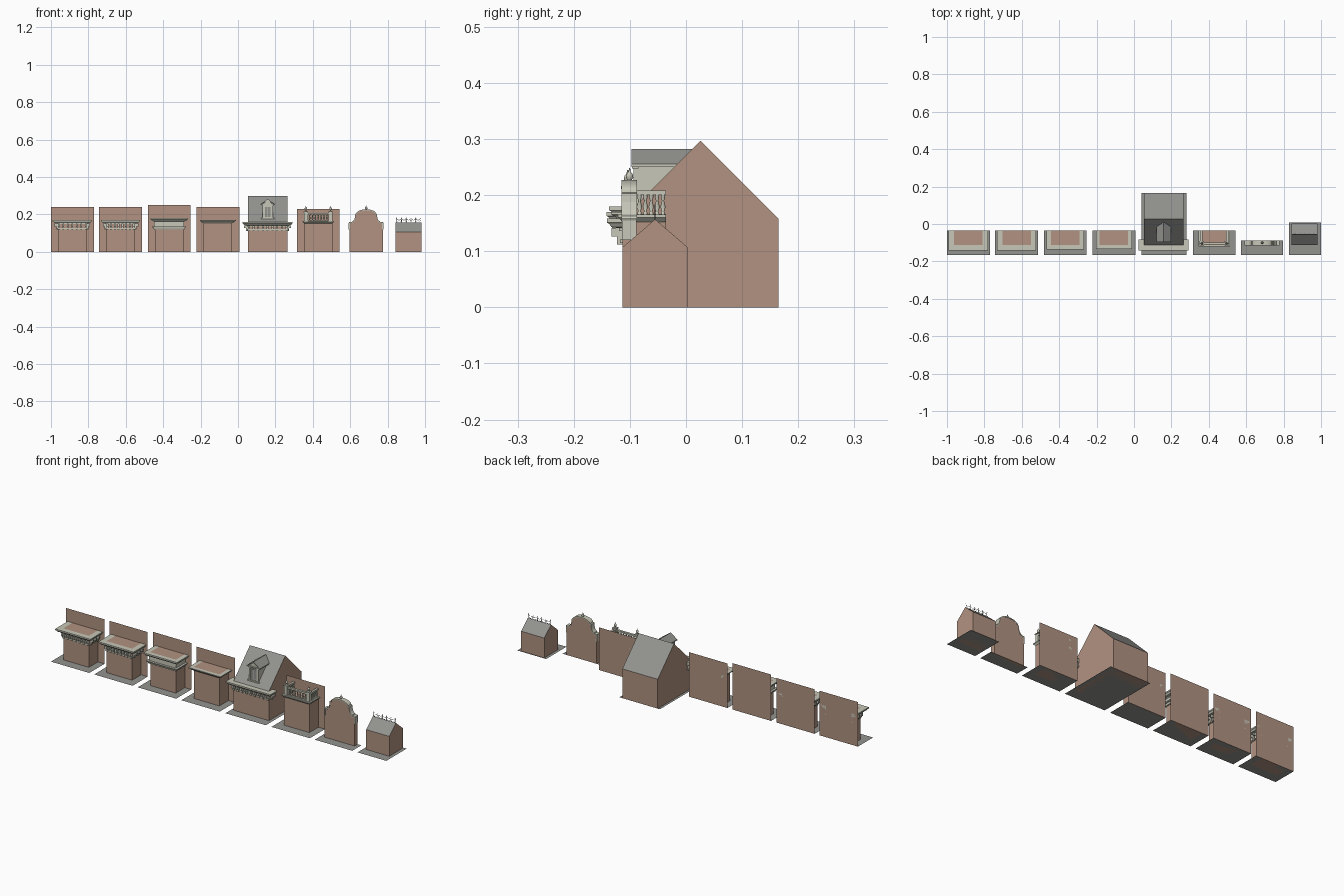
import bpy, bmesh, math

cube = bpy.data.objects.get("Cube")
if cube:
    bpy.data.objects.remove(cube)


def material(name, rgb):
    m = bpy.data.materials.new(name)
    m.use_nodes = True
    m.diffuse_color = (*rgb, 1)
    m.node_tree.nodes["Principled BSDF"].inputs["Base Color"].default_value = (*rgb, 1)
    return m


BRICK = material("brick", (0.44, 0.29, 0.22))
STONE = material("pale_stone", (0.57, 0.57, 0.48))
SLATE = material("slate_grey", (0.29, 0.29, 0.275))
IRON = material("dark_iron", (0.16, 0.16, 0.15))

FRONT, BACK, PLATE_FRONT = -0.113, -0.036, -0.165


def finish(name, bm, *mats):
    bmesh.ops.recalc_face_normals(bm, faces=bm.faces)
    mesh = bpy.data.meshes.new(name)
    bm.to_mesh(mesh)
    bm.free()
    ob = bpy.data.objects.new(name, mesh)
    bpy.context.collection.objects.link(ob)
    for m in mats:
        mesh.materials.append(m)
    return ob


def add_box(bm, x0, x1, y0, y1, z0, z1):
    vs = bmesh.ops.create_cube(bm, size=1)["verts"]
    for v in vs:
        v.co = (x1 if v.co.x > 0 else x0, y1 if v.co.y > 0 else y0, z1 if v.co.z > 0 else z0)


def box(name, mat, *dims):
    bm = bmesh.new()
    add_box(bm, *dims)
    return finish(name, bm, mat)


def sheet(name, mat, pts):
    bm = bmesh.new()
    bm.faces.new([bm.verts.new(p) for p in pts])
    return finish(name, bm, mat)


def ground(name, x0, x1, y1):
    ob = sheet(name, SLATE, [(x0, PLATE_FRONT, 0), (x1, PLATE_FRONT, 0), (x1, y1, 0), (x0, y1, 0)])
    return ob


def prism(name, pts, axis, a, b, *mats):
    """Extrude a side (axis x) or front (axis y) outline from a to b."""
    bm = bmesh.new()
    place = (lambda p, t: (t, p[0], p[1])) if axis == "x" else (lambda p, t: (p[0], t, p[1]))
    f = bm.faces.new([bm.verts.new(place(p, a)) for p in pts])
    ext = bmesh.ops.extrude_face_region(bm, geom=[f])["geom"]
    for v in ext:
        if isinstance(v, bmesh.types.BMVert):
            v.co[0 if axis == "x" else 1] = b
    ob = finish(name, bm, *mats)
    if len(mats) > 1:  # sloping tops take the second material
        for p in ob.data.polygons:
            p.material_index = 1 if p.normal.z > 0.3 else 0
    return ob


def cornice(name, x0, x1, yb, profile):
    """Sweep an (offset, z) profile round the two sides and the front."""
    bm = bmesh.new()
    rings = []
    for corner in range(4):
        ring = []
        for o, z in profile:
            x = x0 - o if corner < 2 else x1 + o
            y = yb if corner in (0, 3) else FRONT - o
            ring.append(bm.verts.new((x, y, z)))
        rings.append(ring)
    n = len(profile)
    for a, b in zip(rings, rings[1:]):
        for i in range(n):
            bm.faces.new((a[i], a[(i + 1) % n], b[(i + 1) % n], b[i]))
    bm.faces.new(rings[0])
    bm.faces.new(rings[-1])
    return finish(name, bm, STONE)


def brackets(name, x0, x1, count, depth, z0, z1, width, side_ys):
    """Stepped brackets below a cornice, on the front and both returns."""
    bm = bmesh.new()
    mid = (z0 + z1) / 2
    for i in range(count):
        x = x0 + width / 2 + (x1 - x0 - width) * i / (count - 1)
        add_box(bm, x - width / 2, x + width / 2, FRONT - depth, FRONT, mid, z1)
        add_box(bm, x - width / 2, x + width / 2, FRONT - depth * 0.5, FRONT, z0, mid)
    for y in side_ys:
        for e, s in ((x0, -1), (x1, 1)):
            for d, za, zb in ((depth, mid, z1), (depth * 0.5, z0, mid)):
                add_box(bm, min(e, e + s * d), max(e, e + s * d), y - width / 2, y + width / 2, za, zb)
    return finish(name, bm, STONE)


def lathe(name, profile, places, mat, steps=10):
    """Turned (radius, height) shape copied to each place."""
    bm = bmesh.new()
    for px, py, pz in places:
        prev = None
        for r, z in profile:
            ring = [bm.verts.new((px + r * math.cos(2 * math.pi * k / steps),
                                  py + r * math.sin(2 * math.pi * k / steps), pz + z)) for k in range(steps)]
            if prev:
                for k in range(steps):
                    j = (k + 1) % steps
                    bm.faces.new((prev[k], prev[j], ring[j], ring[k]))
            else:
                bm.faces.new(ring)
            prev = ring
        bm.faces.new(prev)
    ob = finish(name, bm, mat)
    for p in ob.data.polygons:
        p.use_smooth = len(p.vertices) == 4
    return ob


def bay(name, x0, wall_top, block_top):
    """Ground, rear wall sheet and projecting block; returns block sides."""
    x1, a, b = x0 + 0.229, x0 + 0.038, x0 + 0.19
    ground(name + "_ground", x0, x1, BACK)
    sheet(name + "_rear_wall", BRICK, [(x0, BACK, 0), (x1, BACK, 0), (x1, BACK, wall_top), (x0, BACK, wall_top)])
    box(name + "_block", BRICK, a, b, FRONT, BACK, 0, block_top)
    return a, b


def moulding(top, out):
    """Heavy crown moulding with a frieze band under it."""
    return [(0, top), (out, top), (out, top - 0.007), (out - 0.004, top - 0.009), (out - 0.008, top - 0.015),
            (0.006, top - 0.017), (0.006, top - 0.022), (0, top - 0.022)]


# Two bracketed cornice bays
for name, x0, n, w in (("wide_bracket_bay", -1.0, 7, 0.009), ("close_bracket_bay", -0.742, 8, 0.011)):
    a, b = bay(name, x0, 0.24, 0.17)
    cornice(name + "_cornice", a, b, BACK, moulding(0.17, 0.029))
    cornice(name + "_frieze", a, b, BACK, [(0, 0.126), (0.005, 0.126), (0.005, 0.12), (0, 0.12)])
    brackets(name + "_brackets", a, b, n, 0.019, 0.12, 0.15, w, (-0.1, -0.075, -0.05))

# Stacked moulding bay
a, b = bay("stacked_bay", -0.482, 0.25, 0.18)
cornice("stacked_upper_cornice", a, b, BACK, moulding(0.18, 0.024))
cornice("stacked_frieze", a, b, BACK, [(0, 0.158), (0.004, 0.158), (0.004, 0.136), (0, 0.136)])
cornice("stacked_lower_cornice", a, b, BACK,
        [(0, 0.136), (0.015, 0.136), (0.015, 0.131), (0.009, 0.129), (0.006, 0.12), (0, 0.12)])

# Thin cornice bay
a, b = bay("thin_bay", -0.222, 0.24, 0.17)
cornice("thin_cornice", a, b, BACK,
        [(0, 0.17), (0.02, 0.17), (0.02, 0.165), (0.013, 0.162), (0.008, 0.155), (0, 0.153)])

# Tall house with slate roof
a, b = 0.053, 0.264
ground("house_ground", 0.04, 0.282, 0.165)
prism("house", [(FRONT, 0), (0.165, 0), (0.165, 0.158), (0.026, 0.297), (FRONT, 0.158)], "x", a, b, BRICK, SLATE)
cornice("house_cornice", a, b, -0.083, moulding(0.158, 0.028))
cornice("house_frieze", a, b, -0.083, [(0, 0.121), (0.005, 0.121), (0.005, 0.115), (0, 0.115)])
brackets("house_brackets", a, b, 9, 0.02, 0.112, 0.141, 0.01, (-0.093,))

# Dormer
c = 0.159
prism("dormer_body", [(c - 0.029, 0.17), (c + 0.029, 0.17), (c + 0.029, 0.253), (c, 0.277), (c - 0.029, 0.253)],
      "y", -0.09, 0.0, STONE)
prism("dormer_roof", [(c - 0.039, 0.25), (c - 0.039, 0.255), (c, 0.282), (c + 0.039, 0.255), (c + 0.039, 0.25),
                      (c, 0.276)], "y", -0.097, 0.011, STONE, SLATE)
box("dormer_sill", STONE, c - 0.035, c + 0.035, -0.097, -0.08, 0.174, 0.181)
box("dormer_lintel", STONE, c - 0.034, c + 0.034, -0.096, -0.085, 0.247, 0.253)
box("dormer_window", SLATE, c - 0.015, c + 0.015, -0.092, -0.089, 0.187, 0.24)
box("dormer_glazing_bar", STONE, c - 0.0015, c + 0.0015, -0.094, -0.09, 0.187, 0.24)
for s in (-1, 1):
    box("dormer_pilaster", STONE, c + s * 0.023 - 0.005, c + s * 0.023 + 0.005, -0.094, -0.089, 0.181, 0.247)

# Balustrade bay
a, b = bay("balustrade_bay", 0.315, 0.23, 0.16)
cornice("balustrade_cornice", a, b, BACK,
        [(0, 0.165), (0.008, 0.165), (0.008, 0.16), (0.003, 0.155), (0, 0.152)])
yr = FRONT + 0.009
for z0, z1 in ((0.156, 0.166), (0.2, 0.208)):
    box("front_rail", STONE, a, b, yr - 0.006, yr + 0.006, z0, z1)
    for x in (a + 0.007, b - 0.007):
        box("side_rail", STONE, x - 0.006, x + 0.006, yr, BACK, z0, z1)
posts = [(a + 0.01, yr, 0.216), (b - 0.01, yr, 0.216)]
for x, y, z in posts:
    box("corner_pier", STONE, x - 0.01, x + 0.01, y - 0.01, y + 0.01, 0.156, 0.211)
    box("pier_cap", STONE, x - 0.012, x + 0.012, y - 0.012, y + 0.012, 0.211, 0.216)
BALUSTER = [(0.004, 0), (0.004, 0.004), (0.002, 0.006), (0.005, 0.014), (0.002, 0.025), (0.004, 0.03), (0.004, 0.036)]
places = [(a + 0.03 + i * (b - a - 0.06) / 6, yr, 0.165) for i in range(7)]
places += [(x, -0.083 + i * 0.0105, 0.165) for x in (a + 0.007, b - 0.007) for i in range(5)]
lathe("balusters", BALUSTER, places, STONE)
FINIAL = [(0.006, 0), (0.003, 0.004), (0.003, 0.007), (0.007, 0.012), (0.006, 0.018), (0.002, 0.023), (0.001, 0.029)]
lathe("pier_finials", FINIAL, posts, STONE)

# Curved gable
c, half, gy = 0.685, 0.09, -0.088
ground("gable_ground", 0.573, 0.797, gy)
outline = [(half, 0.153), (half - 0.016, 0.153)]
for i in range(5):
    t = math.pi / 2 * i / 4
    outline.append((0.056 + 0.016 * (1 - math.sin(t)), 0.198 - 0.04 * math.cos(t)))
for i in range(9):
    t = math.pi / 2 * i / 8
    outline.append((0.05 * math.cos(t), 0.2 + 0.022 * math.sin(t)))
right = [(c + x, z) for x, z in outline]
left = [(c - x, z) for x, z in outline[-2::-1]]
prism("gable_wall", [(c + half, 0)] + right + left + [(c - half, 0)], "y", FRONT, gy, BRICK)
lid = right + left
upper = [(c + (x - c) * 1.03, z + 0.005) for x, z in lid]
prism("gable_coping", lid + upper[::-1], "y", FRONT - 0.002, gy + 0.001, STONE)
for s in (-1, 1):
    x = c + s * (half - 0.001)
    box("gable_corbel", STONE, x - 0.004, x + 0.004, FRONT - 0.001, gy, 0.12, 0.155)
lathe("gable_finial", FINIAL, [(c, (FRONT + gy) / 2, 0.219)], STONE)

# Small house with crested ridge
a, b, ry = 0.843, 0.981, -0.055
ground("cottage_ground", 0.828, 1.0, 0.008)
prism("cottage", [(FRONT, 0), (0.003, 0), (0.003, 0.107), (ry, 0.157), (FRONT, 0.107)], "x", a, b, BRICK, SLATE)

# Ridge cresting: spikes, scrolls and a low rail
curve = bpy.data.curves.new("ridge_cresting", "CURVE")
curve.dimensions = "3D"
curve.bevel_depth = 0.0009
curve.bevel_resolution = 0
curve.materials.append(IRON)


def wire(pts):
    s = curve.splines.new("POLY")
    s.points.add(len(pts) - 1)
    for p, (x, z) in zip(s.points, pts):
        p.co = (x, ry, z, 1)


wire([(a, 0.159), (b, 0.159)])
for i in range(6):
    x = a + 0.005 + i * (b - a - 0.01) / 5
    wire([(x, 0.156), (x, 0.183)])
    wire([(x - 0.003, 0.177), (x + 0.003, 0.177)])
    for s in (-1, 1):
        if a < x + s * 0.011 < b:
            wire([(x + s * (0.006 - 0.005 * math.cos(t)), 0.167 + 0.005 * math.sin(t))
                  for t in [k * 0.6 - 1.2 for k in range(8)]])
bpy.context.collection.objects.link(bpy.data.objects.new("ridge_cresting", curve))
